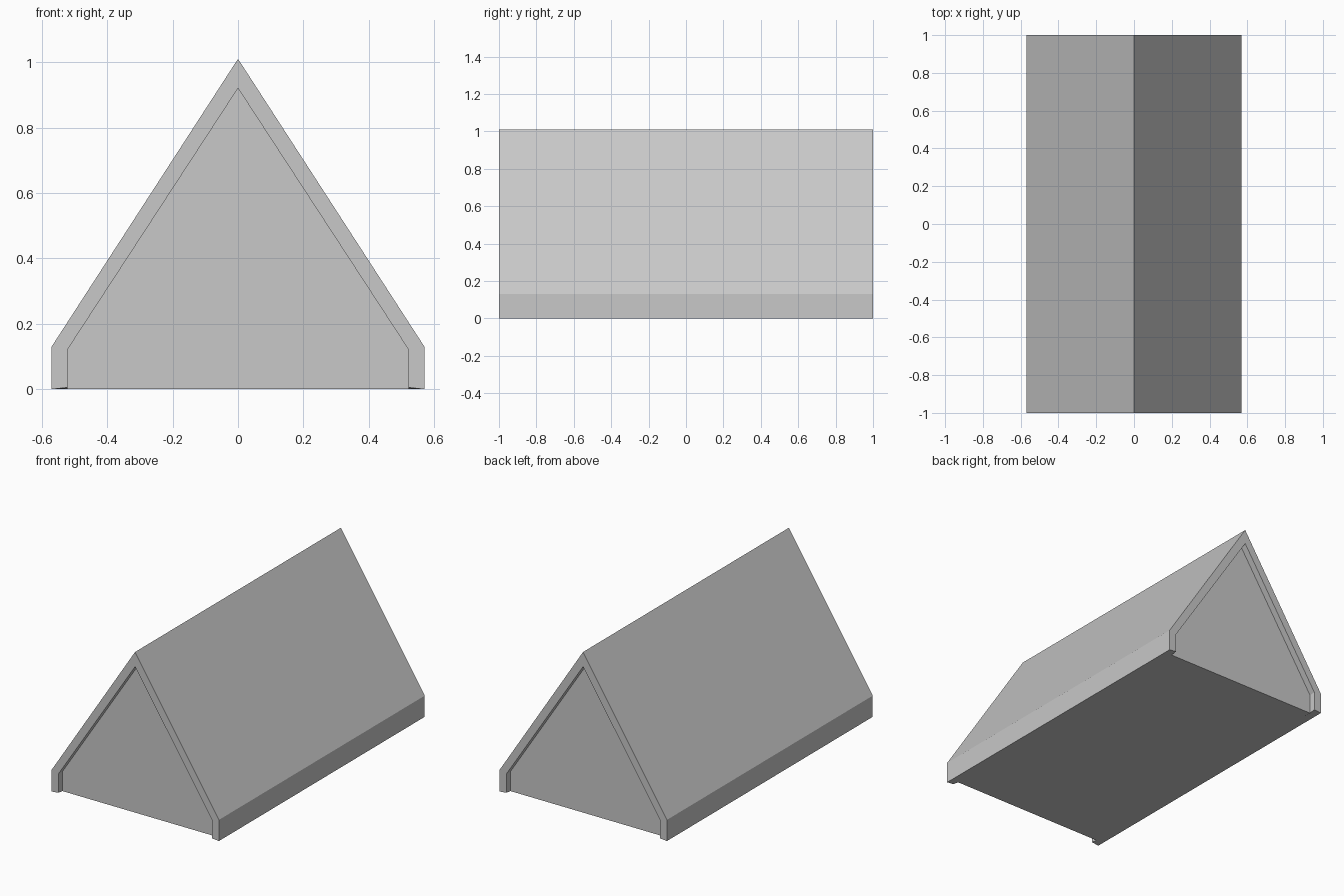
import bpy
import bmesh

cube = bpy.data.objects.get("Cube")
if cube:
    bpy.data.objects.remove(cube, do_unlink=True)

# Plain grey for the whole roof
grey = bpy.data.materials.new("plain grey")
grey.use_nodes = True
colour = (0.58, 0.58, 0.58, 1)
grey.diffuse_color = colour
grey.node_tree.nodes["Principled BSDF"].inputs["Base Color"].default_value = colour


def profile(bm, y, half_width, foot, eave, ridge):
    """Open gable outline, from the right foot over the ridge to the left foot."""
    points = [(-half_width, foot), (-half_width, eave), (0, ridge),
              (half_width, eave), (half_width, foot)]
    return [bm.verts.new((x, y, z)) for x, z in points]


outer = (0.57, 0, 0.13, 1.01)
rim = (0.522, 0.005, 0.12, 0.92)
recess = (0.522, 0, 0.12, 0.92)
end, gable = 1.0, 0.96

bm = bmesh.new()
rings = [profile(bm, -gable, *recess), profile(bm, -end, *rim),
         profile(bm, -end, *outer), profile(bm, end, *outer),
         profile(bm, end, *rim), profile(bm, gable, *recess)]

# Roof slopes, eaves, end rims and the reveals around the gables
for a, b in zip(rings, rings[1:]):
    for i in range(len(a) - 1):
        bm.faces.new((a[i], a[i + 1], b[i + 1], b[i]))

# Recessed gable walls
bm.faces.new(rings[0])
bm.faces.new(rings[-1])

# Underside, notched at the four feet
bm.faces.new([r[0] for r in rings] + [r[-1] for r in reversed(rings)])

bmesh.ops.recalc_face_normals(bm, faces=bm.faces)
mesh = bpy.data.meshes.new("gable_roof")
bm.to_mesh(mesh)
bm.free()
mesh.materials.append(grey)
roof = bpy.data.objects.new("gable_roof", mesh)
bpy.context.collection.objects.link(roof)
